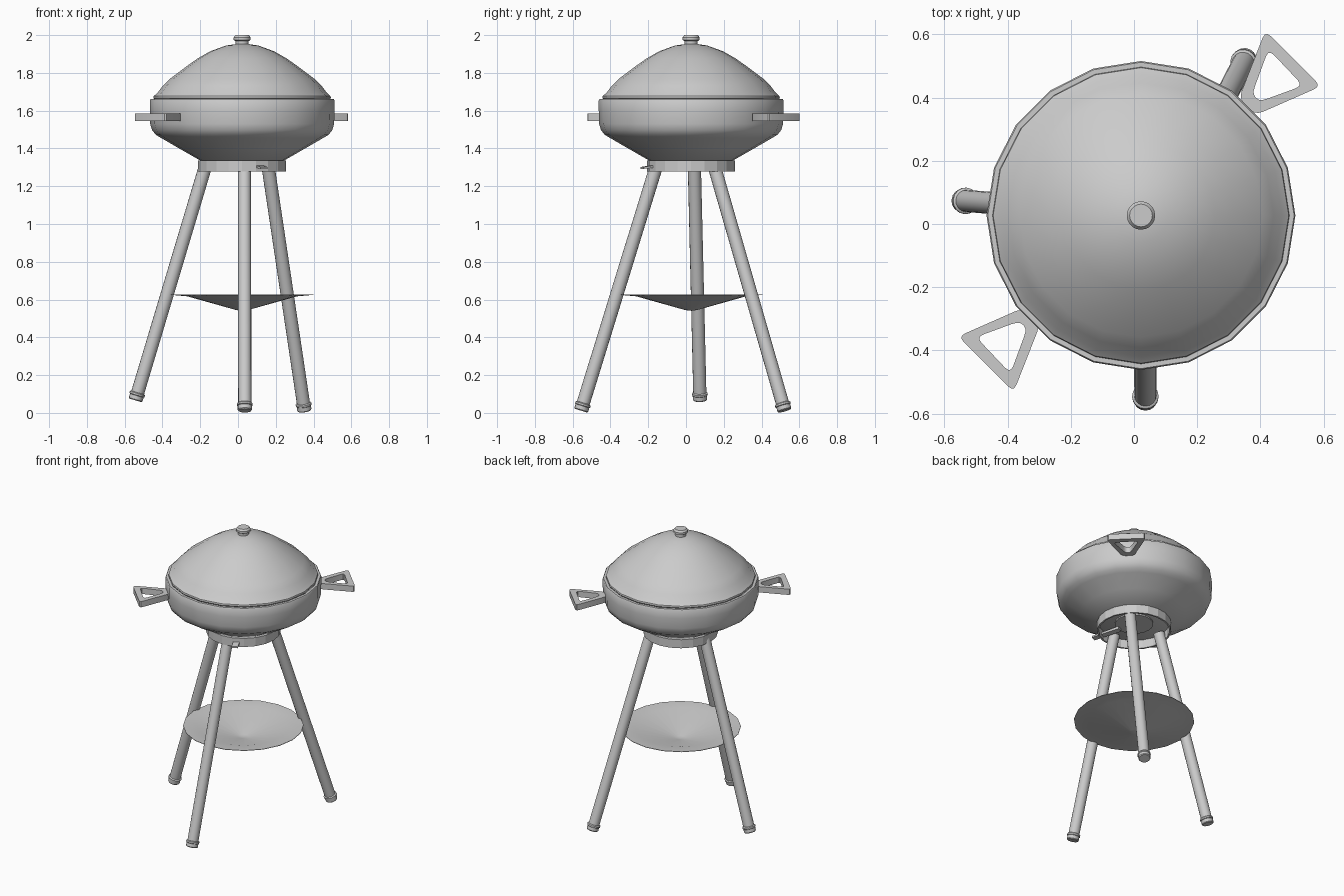
import bpy, bmesh, math
from mathutils import Vector

if "Cube" in bpy.data.objects:
    bpy.data.objects.remove(bpy.data.objects["Cube"])

CX, CY = 0.022, 0.027
SIDES = 20


def make(name, bm, smooth=35):
    bmesh.ops.remove_doubles(bm, verts=bm.verts, dist=1e-5)
    bmesh.ops.recalc_face_normals(bm, faces=bm.faces)
    me = bpy.data.meshes.new(name)
    bm.to_mesh(me)
    bm.free()
    ob = bpy.data.objects.new(name, me)
    bpy.context.collection.objects.link(ob)
    if smooth:
        bpy.ops.object.select_all(action='DESELECT')
        ob.select_set(True)
        bpy.context.view_layer.objects.active = ob
        bpy.ops.object.shade_smooth_by_angle(angle=math.radians(smooth))
    return ob


def lathe(name, profile, sides=SIDES, closed=False, smooth=35):
    """Spin (radius, z) points around the grill axis."""
    bm = bmesh.new()
    rings = [[bm.verts.new((r * math.cos(math.tau * i / sides),
                            r * math.sin(math.tau * i / sides), z))
              for i in range(sides)] if r > 0 else [bm.verts.new((0, 0, z))] * sides
             for r, z in profile]
    pairs = list(zip(rings, rings[1:]))
    if closed:
        pairs.append((rings[-1], rings[0]))
    for a, b in pairs:
        for i in range(sides):
            j = (i + 1) % sides
            bm.faces.new(list(dict.fromkeys((a[i], a[j], b[j], b[i]))))
    ob = make(name, bm, smooth)
    ob.location = (CX, CY, 0)
    return ob


def rounded(corners, rad, n=4):
    """Replace each 2D corner with a small curve."""
    out = []
    for i, c in enumerate(corners):
        c = Vector(c)
        p, q = Vector(corners[i - 1]), Vector(corners[(i + 1) % len(corners)])
        a = c + (p - c).normalized() * min(rad, (p - c).length * 0.4)
        b = c + (q - c).normalized() * min(rad, (q - c).length * 0.4)
        for k in range(n):
            t = k / (n - 1)
            out.append(a * (1 - t) ** 2 + c * 2 * t * (1 - t) + b * t * t)
    return out


# Bowl, lid and knob
lathe("bowl", [(0, 1.335), (0.22, 1.335), (0.33, 1.398), (0.43, 1.456), (0.457, 1.472),
               (0.477, 1.497), (0.487, 1.53), (0.489, 1.60), (0.489, 1.655),
               (0.485, 1.661), (0.468, 1.661), (0.455, 1.645), (0, 1.645)])
lathe("lid", [(0, 1.655), (0.46, 1.655), (0.47, 1.667), (0.468, 1.677), (0.447, 1.696),
              (0.42, 1.732), (0.385, 1.767), (0.293, 1.836), (0.235, 1.877),
              (0.17, 1.914), (0.085, 1.945), (0, 1.957)])
lathe("lid_knob", [(0, 1.95), (0.034, 1.95), (0.034, 1.968), (0.045, 1.974),
                   (0.045, 1.988), (0.036, 2.0), (0, 2.0)])

# Collar ring and vent plate under the bowl
lathe("collar_ring", [(0.233, 1.277), (0.233, 1.336), (0.222, 1.336), (0.222, 1.277)],
      closed=True, smooth=0)
lathe("vent_plate", [(0, 1.336), (0.12, 1.336), (0.12, 1.326), (0, 1.326)])

# Vent lever poking out through the collar
bm = bmesh.new()
bmesh.ops.create_cube(bm, size=1)
for v in bm.verts:
    tip = v.co.x > 0
    v.co = ((0.285 if tip else 0.10), v.co.y * 0.04,
            (1.297 if tip else 1.318) + v.co.z * (0.01 if tip else 0.018))
lever = make("vent_lever", bm, 0)
lever.location = (CX, CY, 0)
lever.rotation_euler.z = math.radians(-66)

# Shallow ash tray
lathe("ash_tray", [(0, 0.541), (0.03, 0.544), (0.29, 0.617), (0.378, 0.625),
                   (0.378, 0.628), (0.29, 0.622), (0.03, 0.549), (0, 0.546)])


# Legs with foot caps
def leg(name, top, foot):
    top, foot = Vector(top), Vector(foot)
    axis = top - foot
    rot = axis.to_track_quat('Z', 'Y')
    length = axis.length * 1.035
    for part, prof in (
            ("leg", [(0, 0.02), (0.035, 0.02), (0.035, length), (0, length)]),
            ("foot_cap", [(0, 0), (0.034, 0), (0.038, 0.005), (0.038, 0.026), (0.042, 0.029),
                          (0.042, 0.038), (0.038, 0.042), (0.035, 0.043)])):
        ob = lathe(name + "_" + part, prof, sides=16)
        ob.rotation_mode = 'QUATERNION'
        ob.rotation_quaternion = rot
        ob.location = foot


leg("front", (0.034, -0.165, 1.28), (0.036, -0.556, 0.012))
leg("left", (-0.18, 0.045, 1.28), (-0.543, 0.074, 0.067))
leg("back", (0.163, 0.157, 1.28), (0.352, 0.522, 0.012))

# Triangular handles, the second turned half way round
outer = rounded([(0.416, 0.612), (0.592, 0.436), (0.385, 0.345), (0.332, 0.398)], 0.025)
inner = rounded([(0.426, 0.553), (0.535, 0.438), (0.398, 0.388), (0.374, 0.412)], 0.025)
for name, turn in (("right_handle", 1), ("left_handle", -1)):
    bm = bmesh.new()
    loops = []
    for pts, z in ((outer, 1.545), (outer, 1.585), (inner, 1.585), (inner, 1.545)):
        loops.append([bm.verts.new((0.0175 + turn * (p.x - 0.0175),
                                    0.04 + turn * (p.y - 0.04), z)) for p in pts])
    n = len(outer)
    for k in range(4):
        a, b = loops[k], loops[(k + 1) % 4]
        for i in range(n):
            j = (i + 1) % n
            bm.faces.new((a[i], a[j], b[j], b[i]))
    make(name, bm)
